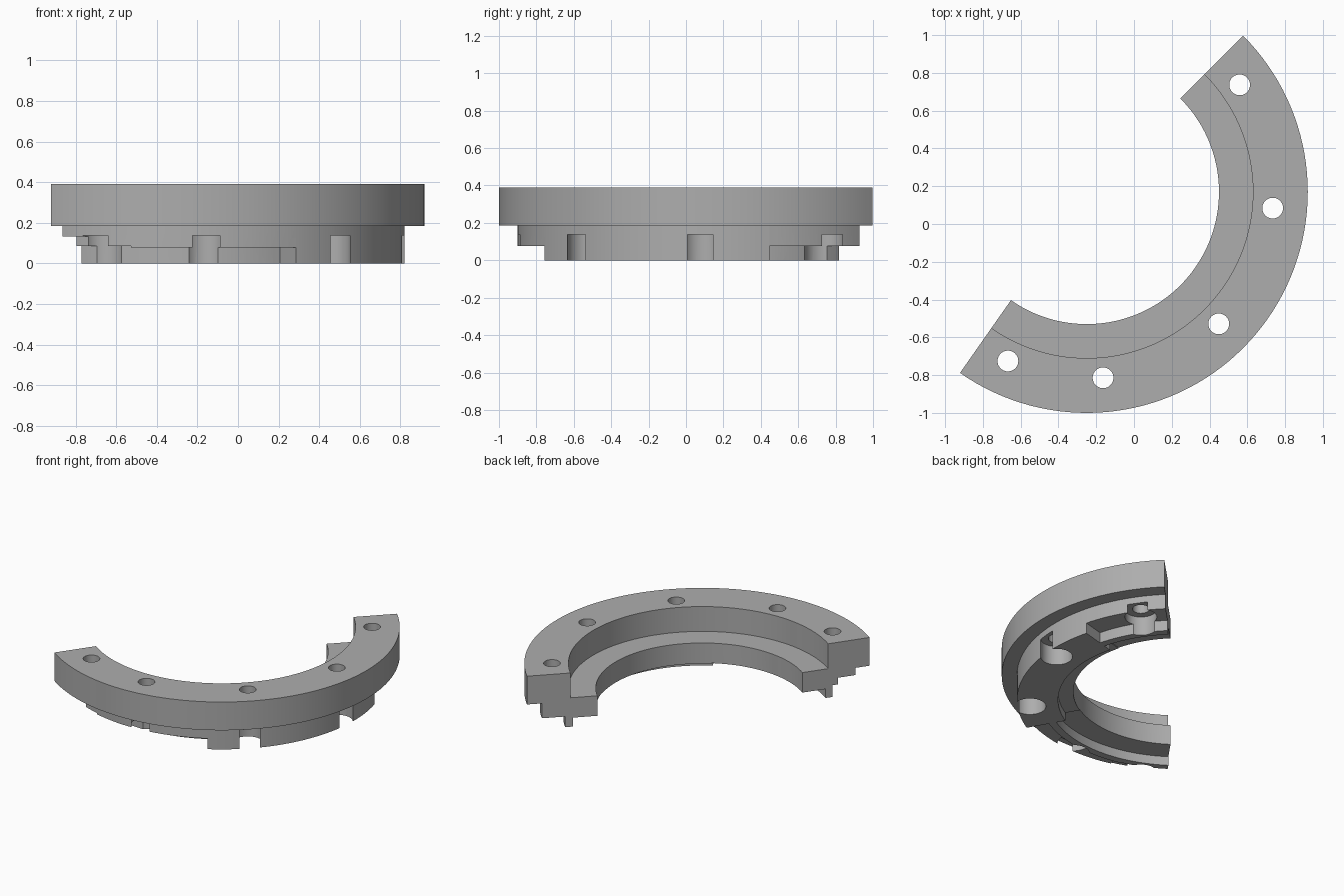
import bpy, bmesh, math
from mathutils import Matrix, Vector

old = bpy.data.objects.get("Cube")
if old:
    bpy.data.objects.remove(old, do_unlink=True)

CENTRE = Vector((-0.25, 0.17, 0))
START, END = -125, 45

grey = bpy.data.materials.new("machined_grey")
grey.use_nodes = True
colour = (0.42, 0.42, 0.42, 1)
grey.diffuse_color = colour
grey.node_tree.nodes["Principled BSDF"].inputs["Base Color"].default_value = colour


def finish(name, bm):
    bmesh.ops.recalc_face_normals(bm, faces=bm.faces)
    mesh = bpy.data.meshes.new(name)
    bm.to_mesh(mesh)
    bm.free()
    mesh.materials.append(grey)
    ob = bpy.data.objects.new(name, mesh)
    bpy.context.collection.objects.link(ob)
    return ob


def sector(name, profile, a0, a1, step=2.5):
    """Sweep a closed (radius, height) profile from angle a0 to a1."""
    bm = bmesh.new()
    n = max(2, round((a1 - a0) / step))
    rings = []
    for i in range(n + 1):
        a = math.radians(a0 + (a1 - a0) * i / n)
        rings.append([bm.verts.new(CENTRE + Vector((r * math.cos(a), r * math.sin(a), z)))
                      for r, z in profile])
    for p, q in zip(rings, rings[1:]):
        for j in range(len(profile)):
            k = (j + 1) % len(profile)
            bm.faces.new((p[j], p[k], q[k], q[j]))
    bm.faces.new(rings[0])
    bm.faces.new(rings[-1])
    return finish(name, bm)


def box_profile(r0, r1, z1):
    return [(r0, -0.1), (r1, -0.1), (r1, z1), (r0, z1)]


def cylinder(name, angle, radius, z0, z1):
    a = math.radians(angle)
    pos = CENTRE + Vector((0.988 * math.cos(a), 0.988 * math.sin(a), (z0 + z1) / 2))
    bm = bmesh.new()
    bmesh.ops.create_cone(bm, cap_ends=True, segments=40, radius1=radius, radius2=radius,
                          depth=z1 - z0, matrix=Matrix.Translation(pos))
    return finish(name, bm)


def cut(target, cutter):
    cutter.hide_render = True
    mod = target.modifiers.new("cut", 'BOOLEAN')
    mod.operation = 'DIFFERENCE'
    mod.solver = 'EXACT'
    mod.object = cutter
    bpy.context.view_layer.objects.active = target
    bpy.ops.object.modifier_apply(modifier=mod.name)
    bpy.data.objects.remove(cutter, do_unlink=True)


# Stepped ring: outer flange, inner ledge and lower body
ring = sector("ring_segment", [
    (0.70, 0.06), (0.80, 0.06), (0.80, 0), (1.07, 0), (1.07, 0.185),
    (1.17, 0.185), (1.17, 0.39), (0.88, 0.39), (0.88, 0.21), (0.70, 0.21)], START, END)

# Relief of the underside near both ends, leaving a narrow ridge
for a0, a1 in ((START - 2, -60), (15, END + 2)):
    cut(ring, sector("outer_relief", box_profile(0.915, 1.3, 0.077), a0, a1))
    cut(ring, sector("inner_relief", box_profile(0.6, 0.863, 0.065), a0, a1))

# Deeper steps at the front end
cut(ring, sector("end_step", box_profile(0.95, 1.3, 0.133), START - 2, -115.4))
cut(ring, sector("shallow_step", box_profile(0.91, 1.3, 0.085), START - 2, -105))

# Bolt holes with wide counterbores from below
for angle in (35, -5, -45, -85, -115):
    cut(ring, cylinder("counterbore", angle, 0.105, -0.1, 0.138))
    cut(ring, cylinder("bolt_hole", angle, 0.055, -0.1, 0.5))

# Smooth shading with sharp machined edges
bpy.ops.object.select_all(action='DESELECT')
ring.select_set(True)
bpy.context.view_layer.objects.active = ring
bpy.ops.object.shade_smooth_by_angle(angle=math.radians(25))
